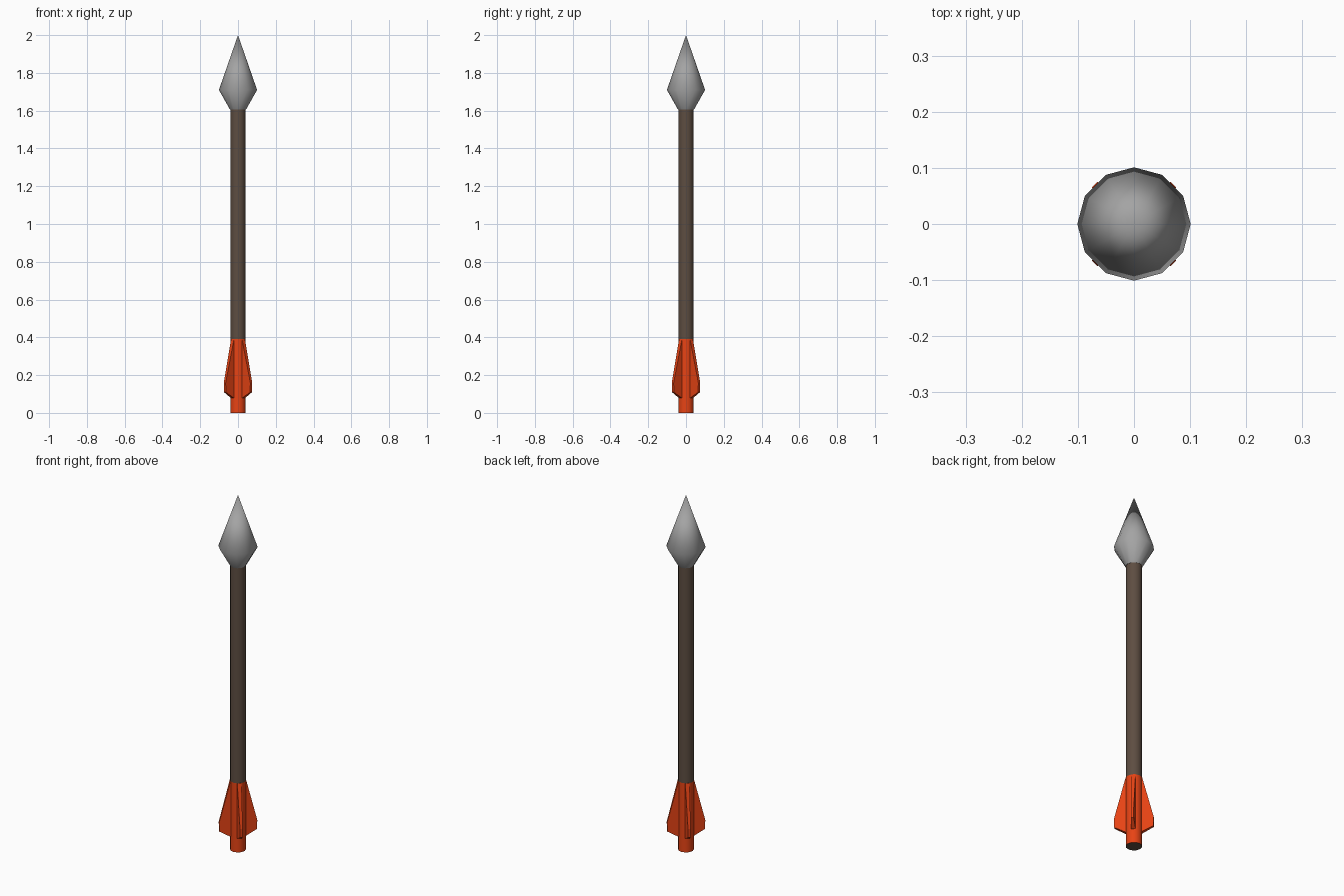
import bpy, bmesh, math
from mathutils import Matrix

if "Cube" in bpy.data.objects:
    bpy.data.objects.remove(bpy.data.objects["Cube"])


def material(name, rgb):
    m = bpy.data.materials.new(name)
    m.diffuse_color = (*rgb, 1.0)
    m.use_nodes = True
    m.node_tree.nodes["Principled BSDF"].inputs["Base Color"].default_value = m.diffuse_color
    return m


STEEL = material("steel grey", (0.37, 0.37, 0.37))
BROWN = material("dark brown wood", (0.11, 0.074, 0.053))
RED = material("orange red", (0.80, 0.056, 0.007))
SIDES = 12


def make_object(name, bm, mats, smooth=None):
    bmesh.ops.recalc_face_normals(bm, faces=bm.faces[:])
    mesh = bpy.data.meshes.new(name)
    bm.to_mesh(mesh)
    bm.free()
    ob = bpy.data.objects.new(name, mesh)
    bpy.context.collection.objects.link(ob)
    for m in mats:
        mesh.materials.append(m)
    if smooth:
        bpy.ops.object.select_all(action='DESELECT')
        ob.select_set(True)
        bpy.context.view_layer.objects.active = ob
        bpy.ops.object.shade_smooth_by_angle(angle=math.radians(smooth))
    return ob


def lathe(profile):
    """Turn (radius, z) points round z, with caps; radius 0 makes a tip."""
    bm = bmesh.new()
    rings = []
    for r, z in profile:
        if r == 0:
            rings.append([bm.verts.new((0, 0, z))] * SIDES)
        else:
            rings.append([bm.verts.new((r * math.cos(a), r * math.sin(a), z))
                          for a in (math.tau * i / SIDES for i in range(SIDES))])
    for lo, hi in zip(rings, rings[1:]):
        for i in range(SIDES):
            j = (i + 1) % SIDES
            bm.faces.new(list(dict.fromkeys((lo[i], lo[j], hi[j], hi[i]))))
    for ring, (r, z) in ((rings[0], profile[0]), (rings[-1], profile[-1])):
        if r > 0:
            bm.faces.new(ring)
    return bm


# Arrow head, smooth over its widest ridge
make_object("arrow_head", lathe([(0.042, 1.605), (0.101, 1.71), (0, 2.0)]), [STEEL], 55)

# Wooden shaft
make_object("shaft", lathe([(0.041, 0.39), (0.041, 1.61)]), [BROWN], 40)

# Painted tail sleeve with bare wood on the end face
sleeve = make_object("tail_sleeve", lathe([(0.041, 0.0), (0.041, 0.39)]), [RED, BROWN], 40)
for p in sleeve.data.polygons:
    if p.normal.z < -0.9:
        p.material_index = 1

# Four diagonal fins, thinner toward the outer edge: (radius, z, half thickness)
FIN = [(0.03, 0.39, 0.011), (0.041, 0.39, 0.011), (0.099, 0.16, 0.007),
       (0.098, 0.11, 0.007), (0.041, 0.078, 0.011), (0.03, 0.078, 0.011)]
for k in range(4):
    bm = bmesh.new()
    a = [bm.verts.new((r, -t, z)) for r, z, t in FIN]
    b = [bm.verts.new((r, t, z)) for r, z, t in FIN]
    # side faces split into flat panels
    for side in (a, b):
        bm.faces.new((side[0], side[1], side[4], side[5]))
        bm.faces.new((side[1], side[2], side[3], side[4]))
    for i in range(6):
        j = (i + 1) % 6
        bm.faces.new((a[i], a[j], b[j], b[i]))
    bm.transform(Matrix.Rotation(math.radians(45 + 90 * k), 4, 'Z'))
    make_object(f"tail_fin_{k + 1}", bm, [RED])
